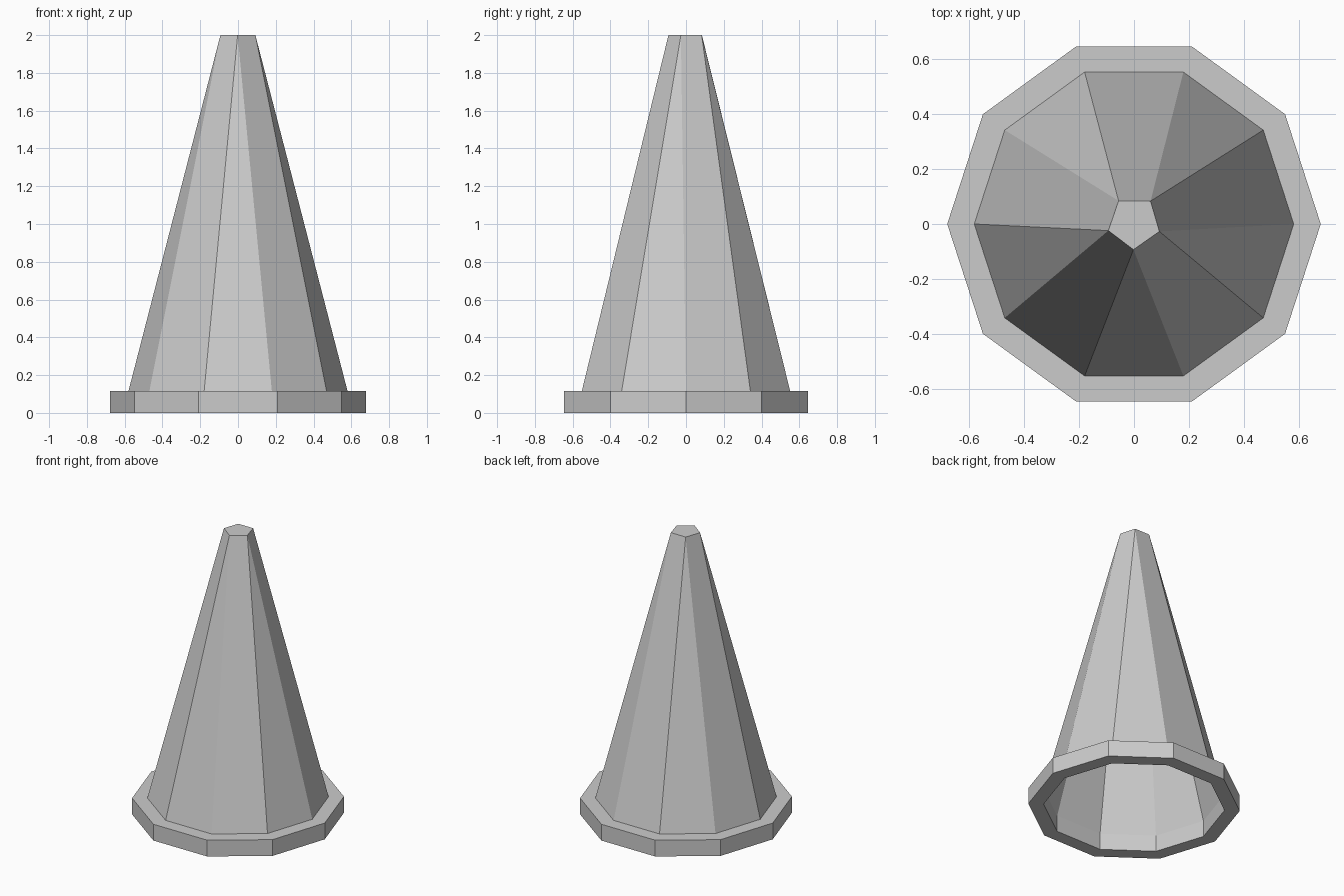
import bpy, bmesh, math

if "Cube" in bpy.data.objects:
    bpy.data.objects.remove(bpy.data.objects["Cube"])

SIDES = 10
FLANGE_TOP = 0.115


def ring(bm, radius, z):
    return [bm.verts.new((radius * math.cos(math.tau * i / SIDES),
                          radius * math.sin(math.tau * i / SIDES), z))
            for i in range(SIDES)]


def finish(bm, name):
    mesh = bpy.data.meshes.new(name)
    bm.to_mesh(mesh)
    bm.free()
    obj = bpy.data.objects.new(name, mesh)
    bpy.context.collection.objects.link(obj)
    return obj


# Ten-sided base flange with an open centre
bm = bmesh.new()
profile = [(0.58, 0), (0.678, 0), (0.678, FLANGE_TOP), (0.58, FLANGE_TOP)]
loops = [ring(bm, r, z) for r, z in profile]
for a, b in zip(loops, loops[1:] + loops[:1]):
    for i in range(SIDES):
        j = (i + 1) % SIDES
        bm.faces.new((a[i], a[j], b[j], b[i]))
bmesh.ops.recalc_face_normals(bm, faces=bm.faces)
finish(bm, "base_flange")

# Hollow cone body: ten sides merging in pairs to a five-sided flat tip
bm = bmesh.new()
base = ring(bm, 0.58, FLANGE_TOP)
tip_points = [(0.06, 0.083), (-0.056, 0.084), (-0.093, -0.024),
              (-0.002, -0.093), (0.092, -0.027)]
tip = [bm.verts.new((x, y, 2)) for x, y in tip_points]
for i in range(SIDES):
    j = (i + 1) % SIDES
    a, b = tip[((i - 1) // 2) % 5], tip[((j - 1) // 2) % 5]
    if a is b:
        bm.faces.new((base[i], base[j], a))
    else:
        bm.faces.new((base[i], base[j], b, a))
bm.faces.new(tip)
finish(bm, "cone_body")
